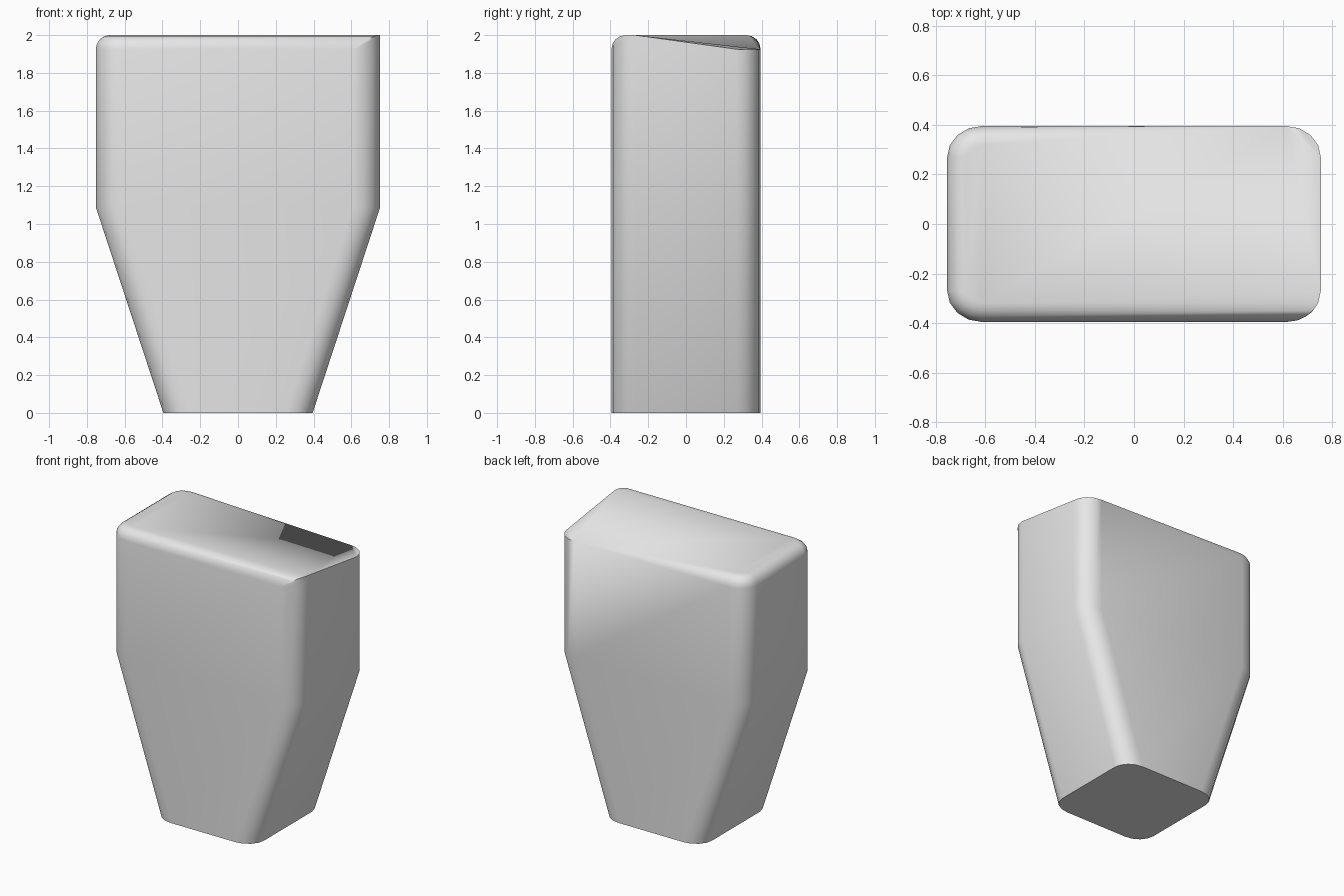
import bpy
import bmesh
from math import sin, cos, pi

cube = bpy.data.objects.get("Cube")
if cube:
    bpy.data.objects.remove(cube, do_unlink=True)

DEPTH = 0.395          # half depth of the block
RX, RY = 0.14, 0.125   # upright corner rounding
BEVEL = 0.075          # top edge rounding
SHOULDER = 1.09
TOP = 2.0
STEPS = 4              # segments per rounded corner

grey = bpy.data.materials.new("light_grey")
grey.use_nodes = True
grey.diffuse_color = (0.8, 0.8, 0.8, 1)
grey.node_tree.nodes["Principled BSDF"].inputs["Base Color"].default_value = (0.8, 0.8, 0.8, 1)


def ring(bm, half_width, z, inset=0.0):
    """Rounded rectangle; inset narrows the left-hand, front and back edges."""
    verts = []
    for sx, sy, start in ((1, 1, 0), (-1, 1, 1), (-1, -1, 2), (1, -1, 3)):
        for i in range(STEPS + 1):
            a = (start + i / STEPS) * pi / 2
            shrink = inset if sx < 0 else 0
            x = sx * (half_width - RX) + (RX - shrink) * cos(a)
            y = sy * (DEPTH - RY) + (RY - shrink) * sin(a)
            pz = z
            if sx > 0 and sy > 0:
                # the back corner stays low, so the top dips towards it
                pz = min(z, TOP - BEVEL)
            elif sx > 0 and inset and y < inset - DEPTH:
                # the front rounding runs out through this corner
                y = inset - DEPTH
                s = (y + DEPTH - RY) / RY
                x = half_width - RX + RX * (1 - s * s) ** 0.5
            verts.append(bm.verts.new((x, y, pz)))
    return verts


# Body: tapered foot, upright upper half, rounded top edges
bm = bmesh.new()
rings = [ring(bm, 0.395, 0), ring(bm, 0.753, SHOULDER)]
for k in range(STEPS + 1):
    a = k / STEPS * pi / 2
    rings.append(ring(bm, 0.753, TOP - BEVEL + BEVEL * sin(a), BEVEL * (1 - cos(a))))
for low, high in zip(rings, rings[1:]):
    n = len(low)
    for i in range(n):
        j = (i + 1) % n
        bm.faces.new((low[i], low[j], high[j], high[i]))
bm.faces.new(rings[0][::-1])
bm.faces.new(rings[-1])
bmesh.ops.remove_doubles(bm, verts=bm.verts, dist=0.0005)
bmesh.ops.dissolve_degenerate(bm, edges=bm.edges, dist=0.0005)
bmesh.ops.triangulate(bm, faces=[f for f in bm.faces if len(f.verts) > 4])
bmesh.ops.recalc_face_normals(bm, faces=bm.faces)

mesh = bpy.data.meshes.new("tapered_block")
bm.to_mesh(mesh)
bm.free()
mesh.materials.append(grey)
block = bpy.data.objects.new("tapered_block", mesh)
bpy.context.collection.objects.link(block)
bpy.ops.object.select_all(action="DESELECT")
block.select_set(True)
bpy.context.view_layer.objects.active = block
bpy.ops.object.shade_smooth_by_angle(angle=0.6)
